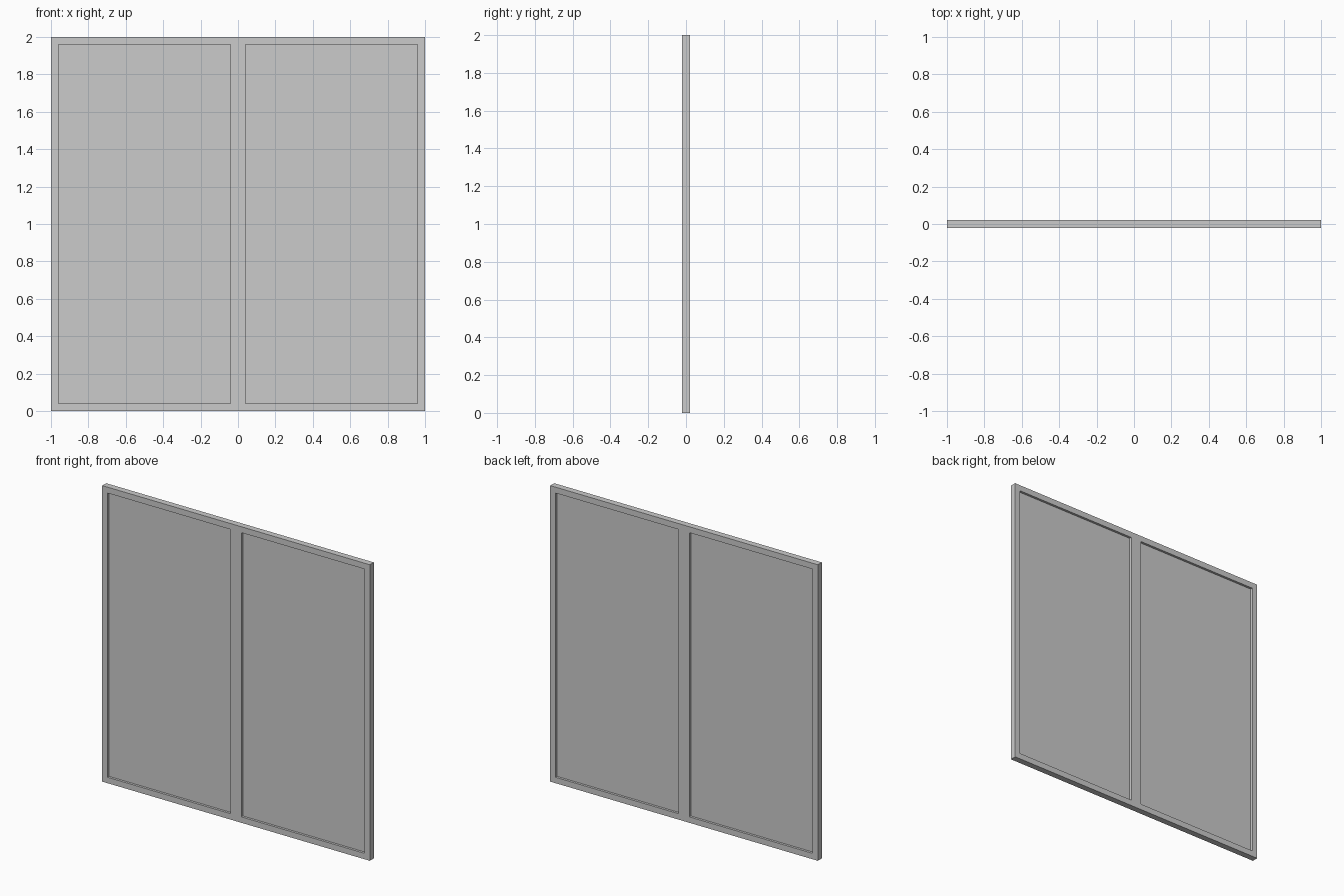
import bpy, bmesh

if "Cube" in bpy.data.objects:
    bpy.data.objects.remove(bpy.data.objects["Cube"])

BAR = 0.04      # width of frame members
DEPTH = 0.042   # frame thickness
PANE = 0.01     # pane thickness


def make_object(name, bm):
    mesh = bpy.data.meshes.new(name)
    bm.to_mesh(mesh)
    bm.free()
    obj = bpy.data.objects.new(name, mesh)
    bpy.context.collection.objects.link(obj)
    return obj


# Frame with centre mullion: a grid with two openings, thickened
xs = [-1, -1 + BAR, -BAR, BAR, 1 - BAR, 1]
zs = [0, BAR, 2 - BAR, 2]
bm = bmesh.new()
grid = [[bm.verts.new((x, 0, z)) for z in zs] for x in xs]
for i in range(5):
    for j in range(3):
        if j == 1 and i in (1, 3):
            continue
        bm.faces.new((grid[i][j], grid[i + 1][j], grid[i + 1][j + 1], grid[i][j + 1]))
frame = make_object("frame", bm)
thick = frame.modifiers.new("thickness", 'SOLIDIFY')
thick.thickness = DEPTH
thick.offset = 0

# Recessed panes, left and right
for side, name in ((-1, "left_pane"), (1, "right_pane")):
    bm = bmesh.new()
    bmesh.ops.create_cube(bm, size=1)
    bmesh.ops.scale(bm, vec=(1 - 2 * BAR, PANE, 2 - 2 * BAR), verts=bm.verts)
    bmesh.ops.translate(bm, vec=(side * 0.5, 0, 1), verts=bm.verts)
    make_object(name, bm)
